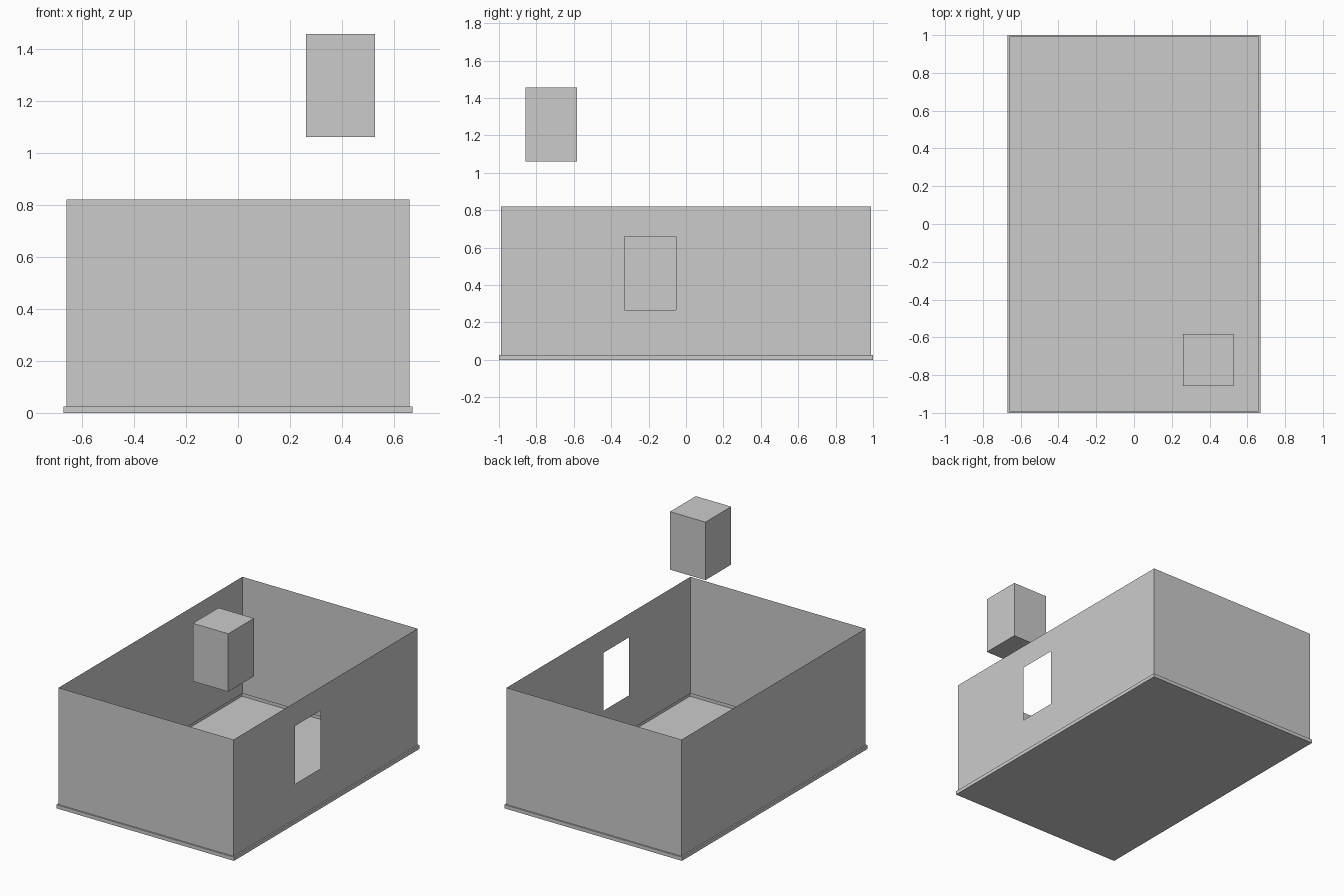
import bpy, bmesh

if "Cube" in bpy.data.objects:
    bpy.data.objects.remove(bpy.data.objects["Cube"])


def new_object(name, bm):
    bmesh.ops.remove_doubles(bm, verts=bm.verts, dist=1e-5)
    bmesh.ops.recalc_face_normals(bm, faces=bm.faces)
    me = bpy.data.meshes.new(name)
    bm.to_mesh(me)
    bm.free()
    ob = bpy.data.objects.new(name, me)
    bpy.context.collection.objects.link(ob)
    return ob


def rect(bm, hx, hy, z):
    return [bm.verts.new((sx * hx, sy * hy, z))
            for sx, sy in ((-1, -1), (1, -1), (1, 1), (-1, 1))]


def bridge(bm, a, b, skip=()):
    for i in range(4):
        if i not in skip:
            j = (i + 1) % 4
            bm.faces.new((a[i], a[j], b[j], b[i]))


# Open thin-walled shell: floor, plinth sides, narrow ledge, walls
WX, WY, Z0, Z1 = 0.66, 0.99, 0.025, 0.82
bm = bmesh.new()
base = rect(bm, 0.67, 1.0, 0)
lip = rect(bm, 0.67, 1.0, Z0)
foot = rect(bm, WX, WY, Z0)
top = rect(bm, WX, WY, Z1)
bm.faces.new(base[::-1])
bridge(bm, base, lip)
bridge(bm, lip, foot)
bridge(bm, foot, top, skip=(1,))

# Right wall as a frame around the window opening
outer = [foot[1], foot[2], top[2], top[1]]
window = [bm.verts.new((WX, y, z)) for y, z in
          ((-0.33, 0.265), (-0.053, 0.265), (-0.053, 0.66), (-0.33, 0.66))]
bridge(bm, outer, window)
shell = new_object("room_shell", bm)

# Loose block of the same size as the window
bm = bmesh.new()
bmesh.ops.create_cube(bm, size=1)
bmesh.ops.scale(bm, vec=(0.267, 0.277, 0.395), verts=bm.verts)
bmesh.ops.translate(bm, vec=(0.394, -0.72, 1.258), verts=bm.verts)
new_object("floating_block", bm)
